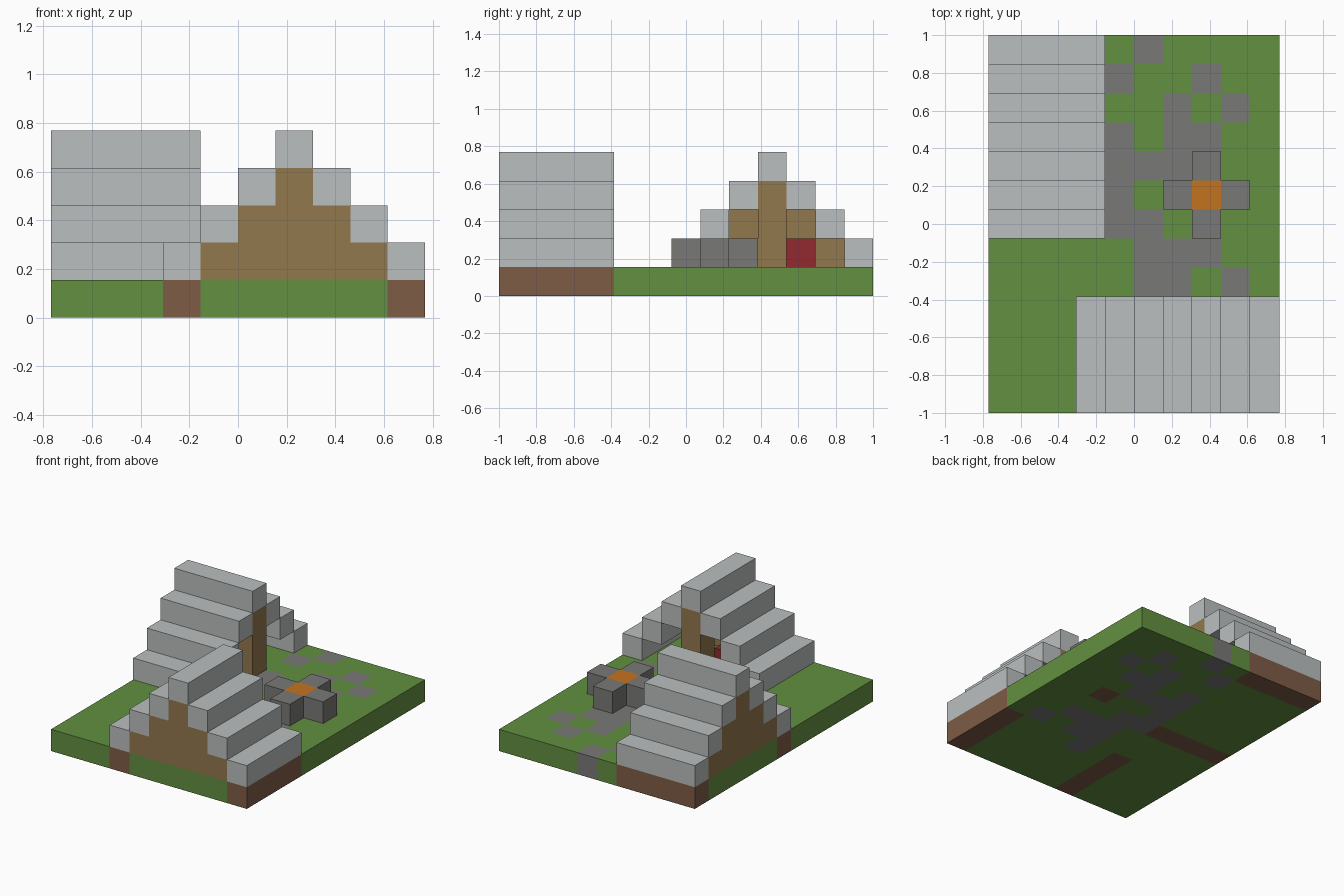
import bpy, bmesh
from math import pi
from mathutils import Vector

if "Cube" in bpy.data.objects:
    bpy.data.objects.remove(bpy.data.objects["Cube"], do_unlink=True)

U = 2 / 13                       # edge length of one block
ORIGIN = Vector((-5, -6.5, 0))   # corner of the block grid, in blocks


def linear(c):
    c /= 255
    return c / 12.92 if c <= 0.04045 else ((c + 0.055) / 1.055) ** 2.4


def material(name, *rgb):
    m = bpy.data.materials.new(name)
    m.use_nodes = True
    col = tuple(linear(c) for c in rgb) + (1,)
    m.diffuse_color = col
    m.node_tree.nodes["Principled BSDF"].inputs["Base Color"].default_value = col
    return m


GRASS = material("grass green", 98, 144, 64)
DIRT = material("dirt brown", 126, 92, 70)
STONE = material("stone grey", 121, 121, 119)
CANVAS = material("canvas light grey", 187, 191, 191)
WOOD = material("plank tan", 146, 120, 78)
RED = material("blanket red", 146, 42, 46)
FIRE = material("fire orange", 196, 114, 32)


def blocks(name, cells):
    """Build one object from {(i, j, k): material}, keeping only outer faces."""
    mats = list(dict.fromkeys(cells.values()))
    bm = bmesh.new()
    for cell, mat in cells.items():
        centre = Vector(cell) + Vector((0.5, 0.5, 0.5)) + ORIGIN
        for axis in range(3):
            for side in (-1, 1):
                n = Vector((0, 0, 0))
                n[axis] = side
                if tuple(int(a + b) for a, b in zip(cell, n)) in cells:
                    continue
                a = Vector((0, 0, 0))
                a[(axis + 1) % 3] = 0.5
                b = n.cross(a)
                mid = centre + n * 0.5
                corners = (mid - a - b, mid + a - b, mid + a + b, mid - a + b)
                face = bm.faces.new([bm.verts.new(p * U) for p in corners])
                face.material_index = mats.index(mat)
    # Weld the blocks and merge flat areas of one colour
    bmesh.ops.remove_doubles(bm, verts=bm.verts, dist=U / 100)
    bmesh.ops.dissolve_limit(bm, angle_limit=pi / 180, verts=bm.verts,
                             edges=bm.edges, delimit={'MATERIAL'})
    mesh = bpy.data.meshes.new(name)
    bm.to_mesh(mesh)
    bm.free()
    for m in mats:
        mesh.materials.append(m)
    obj = bpy.data.objects.new(name, mesh)
    bpy.context.collection.objects.link(obj)
    return obj


# Ground slab: grass, dirt strips under the tent edges, stone path
GROUND = """
dddd.p....
....p..p..
......p.p.
....p.pp..
....ppp...
....p..d..
ddddpp....
.....ppp..
.....pp.p.
...d.p...d
...d.....d
...d.....d
...d.....d
""".split()
KEY = {".": GRASS, "d": DIRT, "p": STONE}
blocks("ground", {(i, len(GROUND) - 1 - r, 0): KEY[ch]
                  for r, row in enumerate(GROUND) for i, ch in enumerate(row)})


def tent(name, place):
    """Stepped tent; place(across, depth) gives the grid cell, depth 0 is closed."""
    width, length, mid = 7, 4, 3

    def part(label, cells, mat):
        blocks(f"{name}_{label}",
               {place(c, d) + (k,): mat for c, d, k in cells})

    # Canvas roof, one long step per column
    for c in range(width):
        top = mid + 1 - abs(c - mid)
        part(f"roof_step_{c + 1}", [(c, d, top) for d in range(length)], CANVAS)
    # Closed end wall beneath the steps
    part("end_wall", [(c, 0, k) for c in range(width)
                      for k in range(1, mid + 1 - abs(c - mid))], WOOD)
    # Post in the middle of the open end
    part("post", [(mid, length - 1, k) for k in range(1, mid + 1)], WOOD)
    # Bed inside, beside the post
    part("bed", [(mid - 1, d, 1) for d in (1, 2)], RED)


tent("front_tent", lambda c, d: (3 + c, d))
tent("side_tent", lambda c, d: (d, 12 - c))

# Campfire: four stones around the flame
fx, fy = 7, 7
for label, dx, dy in (("left", 1, 0), ("right", -1, 0), ("back", 0, 1), ("front", 0, -1)):
    blocks(f"campfire_stone_{label}", {(fx + dx, fy + dy, 1): STONE})
blocks("campfire_flame", {(fx, fy, 1): FIRE})
